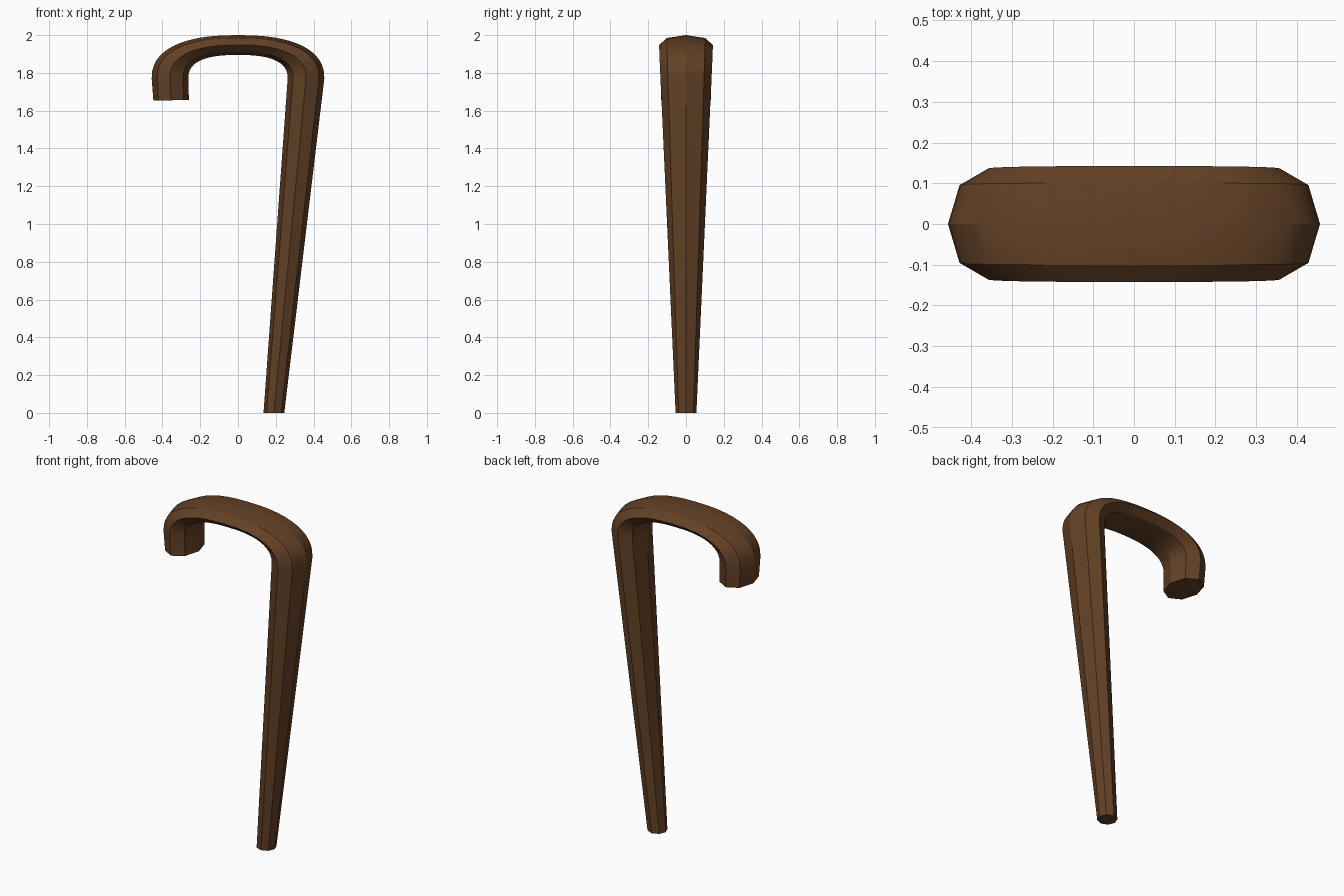
import bpy, bmesh, math

if "Cube" in bpy.data.objects:
    bpy.data.objects.remove(bpy.data.objects["Cube"])

SIDES = 8
ARCH_STEPS = 24

wood = bpy.data.materials.new("dark brown wood")
wood.diffuse_color = (0.125, 0.053, 0.019, 1)
wood.use_nodes = True
wood.node_tree.nodes["Principled BSDF"].inputs["Base Color"].default_value = wood.diffuse_color


def superellipse(t, a, b, n):
    c, s = math.cos(t), math.sin(t)
    x = math.copysign(abs(c) ** (2 / n), c) * a
    return x, 1.77 + b * abs(s) ** (2 / n)


# Stations along the cane: outer point, inner point (x, z), half depth in y
stations = [((0.245, 0.0), (0.135, 0.0), 0.055)]
for i in range(ARCH_STEPS + 1):
    t = math.pi * i / ARCH_STEPS
    stations.append((superellipse(t, 0.457, 0.23, 2.4),
                     superellipse(t, 0.263, 0.125, 2.55),
                     0.135 + 0.0075 * math.sin(t) ** 0.7 if 0 < i < ARCH_STEPS else 0.135))
stations.append(((-0.448, 1.653), (-0.26, 1.657), 0.131))

# Octagonal rings bridged into one swept body
bm = bmesh.new()
rings = []
for (ox, oz), (ix, iz), depth in stations:
    cx, cz, hx, hz = (ox + ix) / 2, (oz + iz) / 2, (ox - ix) / 2, (oz - iz) / 2
    ring = []
    for k in range(SIDES):
        a = 2 * math.pi * k / SIDES
        c, s = math.cos(a), math.sin(a)
        ring.append(bm.verts.new((cx + hx * c, depth * s, cz + hz * c)))
    rings.append(ring)
for r0, r1 in zip(rings, rings[1:]):
    for k in range(SIDES):
        j = (k + 1) % SIDES
        bm.faces.new((r0[k], r0[j], r1[j], r1[k]))

# Flat end caps
bm.faces.new(rings[0])
bm.faces.new(rings[-1])
bmesh.ops.recalc_face_normals(bm, faces=bm.faces)

mesh = bpy.data.meshes.new("walking_cane")
bm.to_mesh(mesh)
bm.free()
mesh.materials.append(wood)
cane = bpy.data.objects.new("walking_cane", mesh)
bpy.context.collection.objects.link(cane)

# Smooth along the bend, sharp along the octagon edges
bpy.context.view_layer.objects.active = cane
cane.select_set(True)
bpy.ops.object.shade_smooth_by_angle(angle=math.radians(25))
